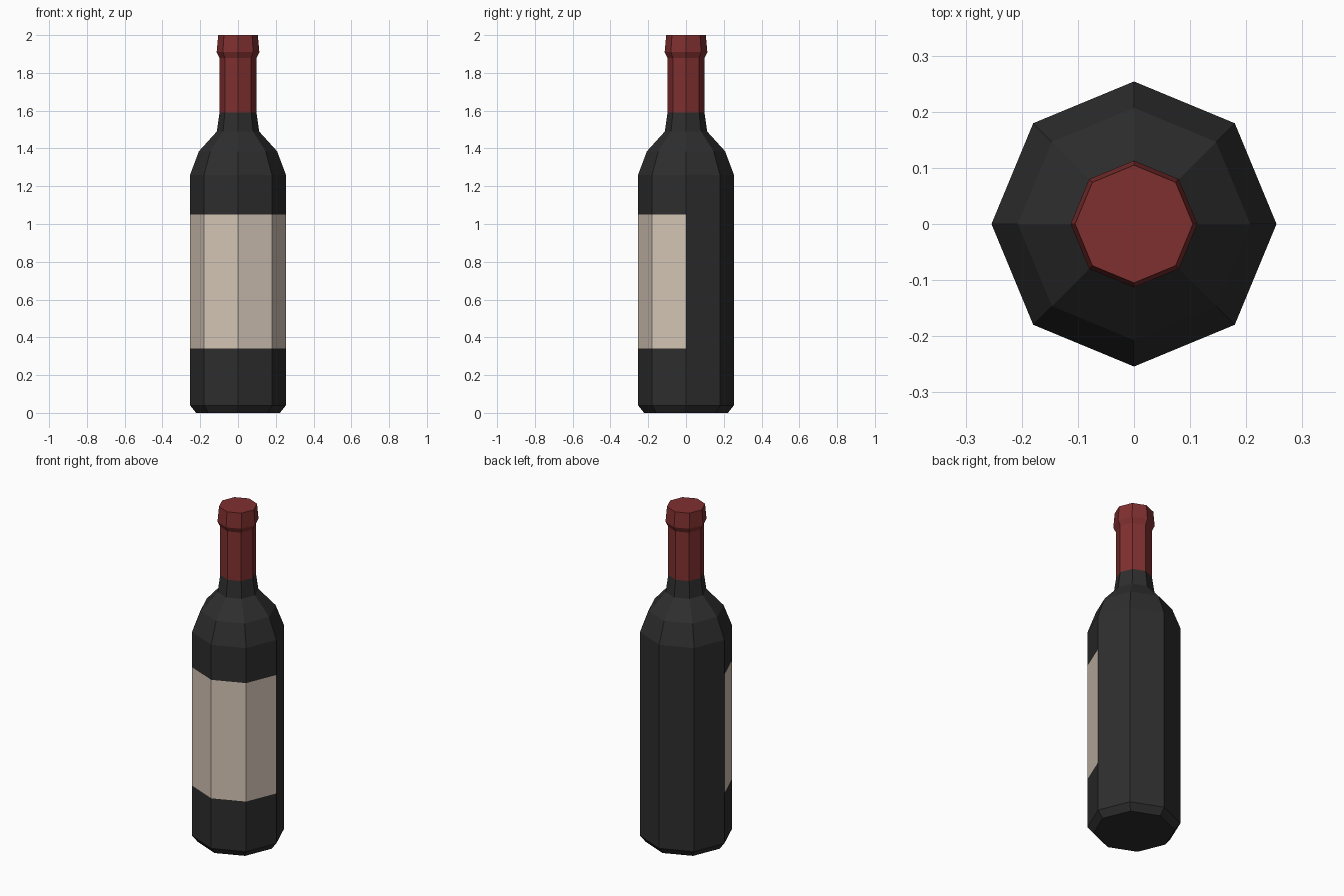
import bpy, bmesh, math

if "Cube" in bpy.data.objects:
    bpy.data.objects.remove(bpy.data.objects["Cube"])

SIDES = 8


def material(name, rgb):
    m = bpy.data.materials.new(name)
    m.diffuse_color = (*rgb, 1)
    m.use_nodes = True
    m.node_tree.nodes["Principled BSDF"].inputs["Base Color"].default_value = m.diffuse_color
    return m


glass = material("dark glass", (0.027, 0.027, 0.027))
paper = material("cream paper", (0.66, 0.555, 0.465))
foil = material("dark red foil", (0.215, 0.029, 0.029))


def lathe(name, profile, mats, cap_bottom=False, cap_top=False):
    """Spin a (radius, z) profile into a flat-sided shell."""
    bm = bmesh.new()
    rings = [[bm.verts.new((r * math.cos(math.tau * i / SIDES),
                            r * math.sin(math.tau * i / SIDES), z))
              for i in range(SIDES)] for r, z in profile]
    for low, high in zip(rings, rings[1:]):
        for i in range(SIDES):
            j = (i + 1) % SIDES
            bm.faces.new((low[i], low[j], high[j], high[i]))
    if cap_bottom:
        bm.faces.new(rings[0][::-1])
    if cap_top:
        bm.faces.new(rings[-1])
    mesh = bpy.data.meshes.new(name)
    bm.to_mesh(mesh)
    bm.free()
    for m in mats:
        mesh.materials.append(m)
    ob = bpy.data.objects.new(name, mesh)
    bpy.context.collection.objects.link(ob)
    return ob


# Glass body, from base bevel to the neck
body = lathe("bottle_body",
             [(0.222, 0), (0.254, 0.04), (0.254, 0.34), (0.254, 1.05),
              (0.254, 1.26), (0.207, 1.385), (0.112, 1.49), (0.098, 1.59)],
             [glass, paper], cap_bottom=True)

# Paper label on the front half of the middle band
for p in body.data.polygons:
    if 0.34 < p.center.z < 1.05 and p.center.y < -0.01:
        p.material_index = 1

# Foil wrap over the neck and lip
lathe("neck_foil",
      [(0.098, 1.59), (0.098, 1.88), (0.113, 1.91), (0.105, 2.0)],
      [foil], cap_top=True)
